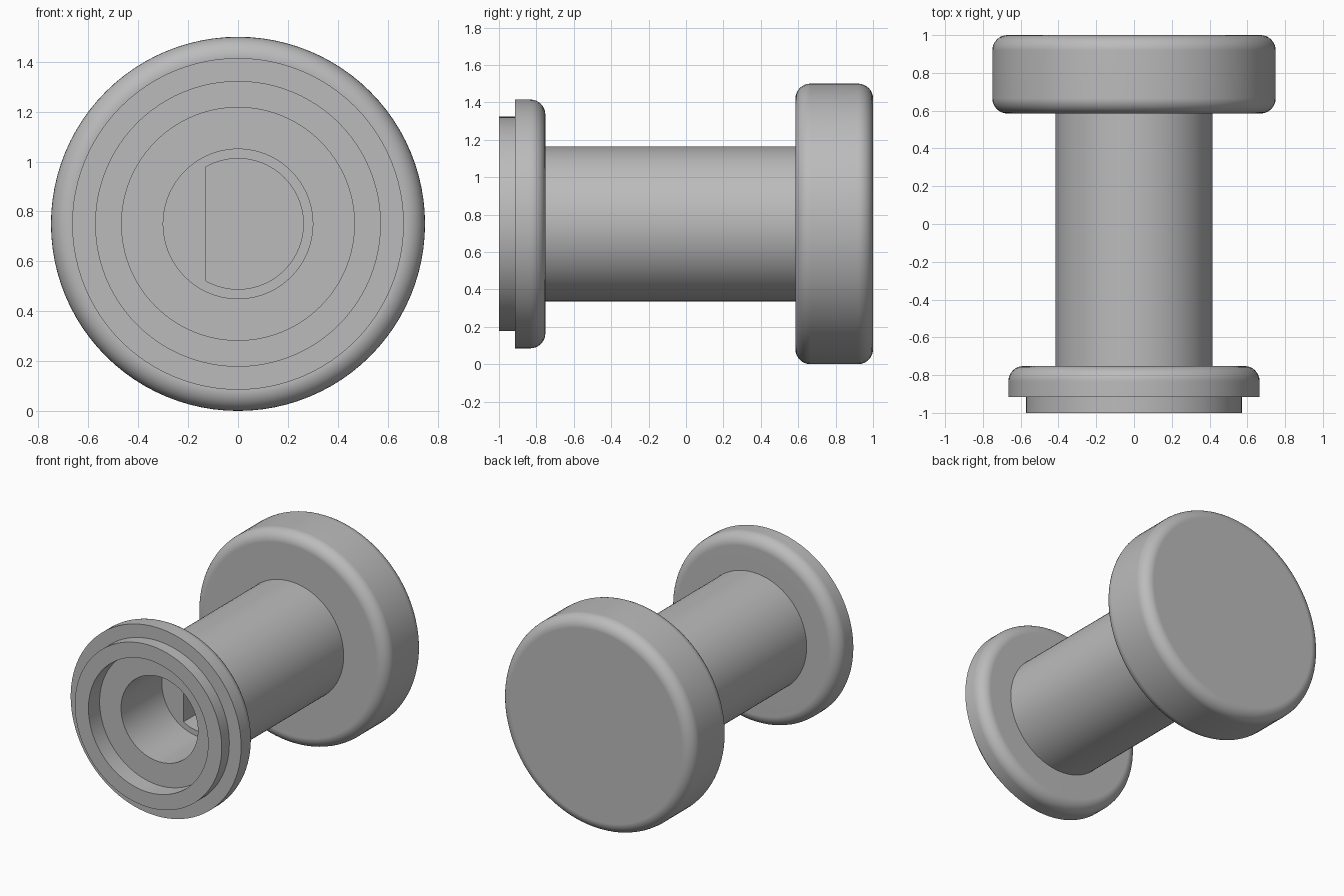
import bpy, bmesh, math

cube = bpy.data.objects.get("Cube")
if cube:
    bpy.data.objects.remove(cube, do_unlink=True)

SEGMENTS = 96      # divisible by three, so the D-hole corners fall on vertices
AXIS_Z = 0.75

grey = bpy.data.materials.new("grey")
grey.use_nodes = True
colour = (0.5, 0.5, 0.5, 1)
grey.diffuse_color = colour
grey.node_tree.nodes["Principled BSDF"].inputs["Base Color"].default_value = colour


def fillet(r, y, size, start, steps=8):
    """Quarter-circle profile points about (r, y), starting at an angle in degrees."""
    points = []
    for i in range(steps + 1):
        a = math.radians(start + 90 * i / steps)
        points.append((r + size * math.cos(a), y + size * math.sin(a)))
    return points


def ring(bm, r, y, d_shaped=False):
    """Circle of vertices around the y axis, optionally with a flat on its -x side."""
    verts = []
    for i in range(SEGMENTS):
        a = 2 * math.pi * i / SEGMENTS
        k = r
        if d_shaped and math.cos(a) < -0.5:
            k = -0.5 * r / math.cos(a)
        verts.append(bm.verts.new((k * math.cos(a), y, AXIS_Z + k * math.sin(a))))
    return verts


def lathe(name, profile):
    """Skin the profile rings in order and cap both ends."""
    bm = bmesh.new()
    rings = [ring(bm, *p) for p in profile]
    for a, b in zip(rings, rings[1:]):
        for i in range(SEGMENTS):
            j = (i + 1) % SEGMENTS
            bm.faces.new((a[i], a[j], b[j], b[i]))
    bm.faces.new(rings[0])
    bm.faces.new(rings[-1])
    bmesh.ops.recalc_face_normals(bm, faces=bm.faces)
    mesh = bpy.data.meshes.new(name)
    bm.to_mesh(mesh)
    bm.free()
    mesh.materials.append(grey)
    obj = bpy.data.objects.new(name, mesh)
    bpy.context.collection.objects.link(obj)
    bpy.ops.object.select_all(action='DESELECT')
    obj.select_set(True)
    bpy.context.view_layer.objects.active = obj
    bpy.ops.object.shade_smooth_by_angle(angle=math.radians(35))
    normals = obj.modifiers.new("flat_face_normals", 'WEIGHTED_NORMAL')
    normals.keep_sharp = True
    return obj


ROUND = 0.08

# Large rounded knob at the back
lathe("knob",
      fillet(0.75 - ROUND, 0.585 + ROUND, ROUND, -90)
      + fillet(0.75 - ROUND, 1 - ROUND, ROUND, 0))

# Hollow shaft with front flange: from the bottom of the D-hole, out and back
lathe("flanged_shaft", [
    (0.262, 0.42, True), (0.262, -0.42, True),   # D-shaped hole
    (0.30, -0.42), (0.30, -0.875),               # round bore
    (0.467, -0.875), (0.467, -1),                # shallow recess
    (0.573, -1), (0.573, -0.915),                # front lip
    (0.665, -0.915),                             # flange face
    *fillet(0.665 - ROUND, -0.752 - ROUND, ROUND, 0),
    (0.415, -0.752), (0.415, 0.59),              # shaft
])
